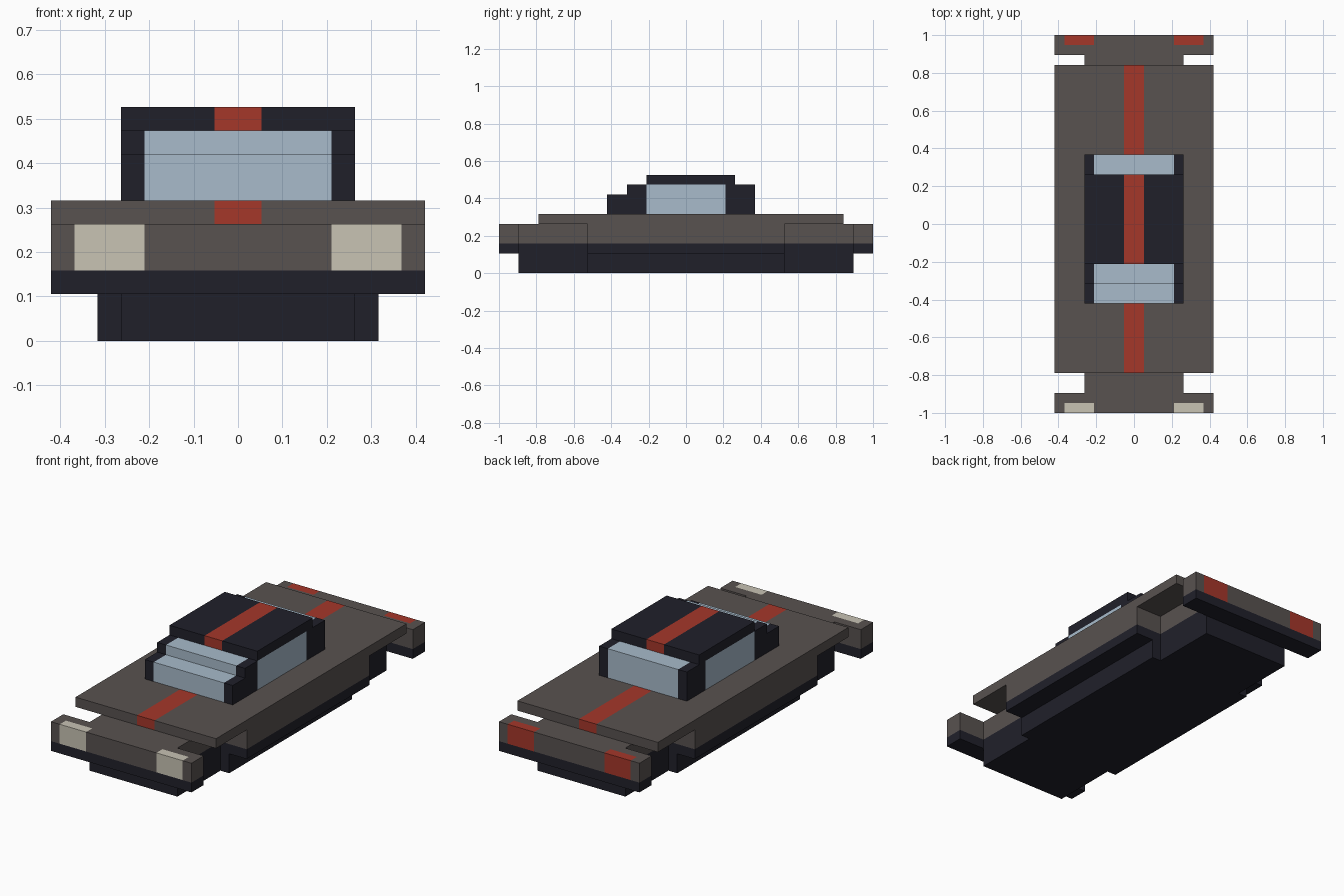
import bpy
import bmesh
from mathutils import Vector

if "Cube" in bpy.data.objects:
    bpy.data.objects.remove(bpy.data.objects["Cube"], do_unlink=True)

UNIT = 2 / 38  # one block; the car is 38 blocks long

COLOURS = {
    "body_grey": (0.098, 0.084, 0.080),
    "trim_black": (0.0144, 0.0144, 0.0232),
    "stripe_red": (0.376, 0.038, 0.023),
    "window_glass": (0.392, 0.497, 0.597),
    "headlight_cream": (0.578, 0.546, 0.456),
}
NAMES = list(COLOURS)
GREY, BLACK, RED, GLASS, CREAM = range(len(NAMES))


def make_material(name, colour):
    mat = bpy.data.materials.new(name)
    mat.use_nodes = True
    rgba = (*colour, 1)
    mat.diffuse_color = rgba
    mat.node_tree.nodes["Principled BSDF"].inputs["Base Color"].default_value = rgba
    return mat


MATERIALS = [make_material(n, c) for n, c in COLOURS.items()]


def blocks(name, boxes, rule, x_cuts=(), y_cuts=(), z_cuts=()):
    """Boxes given as (x range, y range, z range) in blocks, cut along planes
    and coloured face by face by rule(centre, normal)."""
    bm = bmesh.new()
    for ranges in boxes:
        verts = bmesh.ops.create_cube(bm, size=1)["verts"]
        for v in verts:
            v.co = Vector([lo + (c + 0.5) * (hi - lo) for c, (lo, hi) in zip(v.co, ranges)])
    for axis, cuts in enumerate((x_cuts, y_cuts, z_cuts)):
        normal = Vector([float(i == axis) for i in range(3)])
        for cut in cuts:
            bmesh.ops.bisect_plane(bm, geom=bm.verts[:] + bm.edges[:] + bm.faces[:],
                                   plane_co=normal * cut, plane_no=normal)
    bm.normal_update()
    for face in bm.faces:
        face.material_index = rule(face.calc_center_median(), face.normal)
    bmesh.ops.scale(bm, vec=(UNIT,) * 3, verts=bm.verts)
    mesh = bpy.data.meshes.new(name)
    for mat in MATERIALS:
        mesh.materials.append(mat)
    bm.to_mesh(mesh)
    bm.free()
    obj = bpy.data.objects.new(name, mesh)
    bpy.context.collection.objects.link(obj)
    return obj


def two_tone(c, n):
    return BLACK if c.z < 3 else GREY


def bumper_paint(lamp):
    def rule(c, n):
        if c.z > 3 and 4 < abs(c.x) < 7 and abs(c.y) > 18:
            return lamp
        return two_tone(c, n)
    return rule


def deck_paint(c, n):
    return RED if abs(c.x) < 1 and n.z > -0.5 else GREY


def cabin_paint(c, n):
    if c.z > 9.1:
        return RED if abs(c.x) < 1 else BLACK
    if abs(n.x) > 0.5:
        return GLASS if abs(c.y) < 4 else BLACK
    return GLASS if abs(c.x) < 4 else BLACK


# Chassis between the bumpers, narrow enough to leave open wheel wells
blocks("chassis", [((-5, 5), (-17, 17), (0, 5))], two_tone, z_cuts=[3])

# Side panels and sills between the wheel wells
for side, sign in (("left", 1), ("right", -1)):
    def span(a, b):
        return tuple(sorted((a * sign, b * sign)))
    blocks(side + "_side_panel", [(span(5, 8), (-10, 10), (2, 5))], two_tone, z_cuts=[3])
    blocks(side + "_sill", [(span(5, 6), (-10, 10), (0, 2))], two_tone)

# Bumpers with inlaid lamps
for name, ends, lamp in (("front_bumper", (-19, -17), CREAM), ("rear_bumper", (17, 19), RED)):
    blocks(name, [((-8, 8), ends, (2, 5))], bumper_paint(lamp),
           x_cuts=[-7, -4, 4, 7], y_cuts=[-18, 18], z_cuts=[3])

# Flat deck forming bonnet and boot, with a centre stripe
blocks("deck", [((-8, 8), (-15, 16), (5, 6))], deck_paint, x_cuts=[-1, 1])

# Stepped cabin with windows, pillars and striped roof
blocks("cabin", [((-5, 5), (-8, 7), (6, 8)),
                 ((-5, 5), (-6, 7), (8, 9)),
                 ((-5, 5), (-4, 5), (9, 10))],
       cabin_paint, x_cuts=[-4, -1, 1, 4], y_cuts=[-4, 4])
